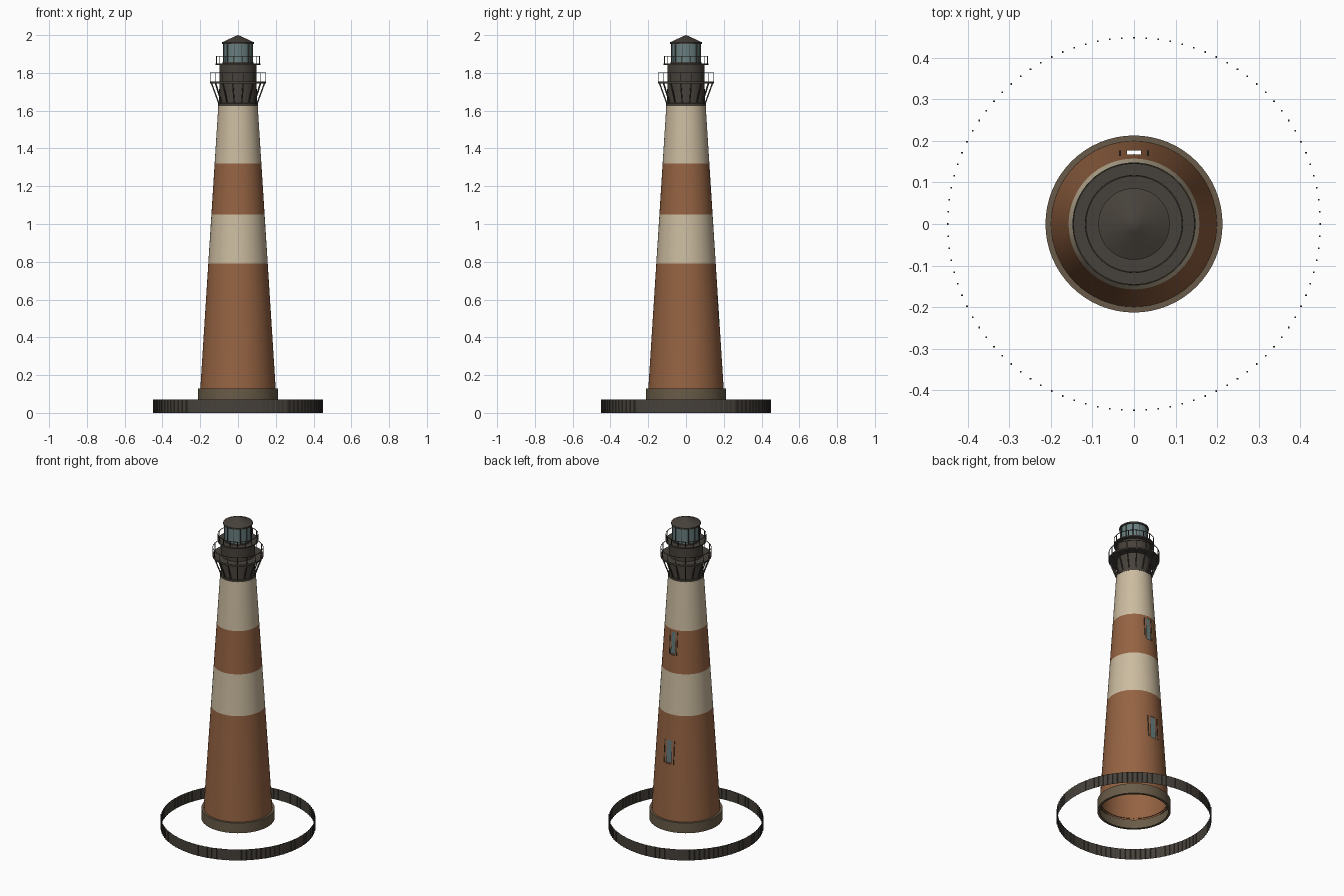
import bpy, bmesh, math
from mathutils import Vector, Matrix

cube = bpy.data.objects.get("Cube")
if cube:
    bpy.data.objects.remove(cube, do_unlink=True)


def material(name, rgb):
    m = bpy.data.materials.new(name)
    m.use_nodes = True
    m.diffuse_color = (*rgb, 1)
    m.node_tree.nodes["Principled BSDF"].inputs["Base Color"].default_value = (*rgb, 1)
    return m


BRICK = material("red_brown", (0.30, 0.125, 0.055))
CREAM = material("cream", (0.60, 0.50, 0.35))
STONE = material("stone_brown", (0.14, 0.105, 0.065))
IRON = material("dark_iron", (0.062, 0.053, 0.043))
GLASS = material("blue_grey_glass", (0.14, 0.21, 0.215))


def finish(name, bm, *mats):
    me = bpy.data.meshes.new(name)
    bm.to_mesh(me)
    bm.free()
    for m in mats:
        me.materials.append(m)
    ob = bpy.data.objects.new(name, me)
    bpy.context.collection.objects.link(ob)
    bpy.ops.object.select_all(action="DESELECT")
    ob.select_set(True)
    bpy.context.view_layer.objects.active = ob
    bpy.ops.object.shade_smooth_by_angle(angle=math.radians(30))
    return ob


def polar(r, a, z):
    return Vector((r * math.cos(a), r * math.sin(a), z))


def revolve(profile, sides=64, closed=False):
    """Turn (radius, height) points about z; listed upwards on the outside."""
    bm = bmesh.new()
    rings = [[bm.verts.new(polar(r, math.tau * i / sides, z)) for i in range(sides)]
             for r, z in profile]
    pairs = list(zip(rings, rings[1:]))
    if closed:
        pairs.append((rings[-1], rings[0]))
    for lo, hi in pairs:
        for i in range(sides):
            j = (i + 1) % sides
            bm.faces.new((lo[i], lo[j], hi[j], hi[i]))
    bmesh.ops.remove_doubles(bm, verts=bm.verts, dist=1e-5)
    return bm


def bar(bm, a, b, width):
    """Square bar from a to b."""
    d = b - a
    turn = d.to_track_quat("Z", "Y").to_matrix().to_4x4()
    bmesh.ops.create_cube(bm, size=1, matrix=Matrix.Translation((a + b) / 2) @ turn
                          @ Matrix.Diagonal((width, width, d.length, 1)))


def around(count):
    return [math.tau * (i + 0.5) / count for i in range(count)]


# Tapered tower shell with painted bands and window openings at the back
FOOT, HEAD = 0.12, 1.63
BANDS = (0.79, 1.05, 1.32)
WINDOWS = ((0.48, 0.625), (1.16, 1.305))


def tower_radius(z):
    return 0.2 - 0.096 * (z - FOOT) / (HEAD - FOOT)


heights = sorted([FOOT, HEAD, *BANDS, *[z for w in WINDOWS for z in w]])
bm = revolve([(tower_radius(z), z) for z in heights])
holes = []
for f in bm.faces:
    c = f.calc_center_median()
    f.material_index = sum(c.z > z for z in BANDS) % 2
    if c.y > 0 and abs(c.x) < 0.011 and any(lo < c.z < hi for lo, hi in WINDOWS):
        holes.append(f)
bmesh.ops.delete(bm, geom=holes, context="FACES")
finish("tower", bm, BRICK, CREAM)

# Window panes and jambs
for n, (lo, hi) in enumerate(WINDOWS):
    half = tower_radius((lo + hi) / 2) * math.sin(math.tau / 64 * 2)
    y = tower_radius(hi) - 0.004
    bm = bmesh.new()
    bmesh.ops.create_cube(bm, size=1, matrix=Matrix.Translation((0, y, (lo + hi) / 2))
                          @ Matrix.Diagonal((2 * half, 0.002, hi - lo, 1)))
    finish(f"window_pane_{n + 1}", bm, GLASS)
    bm = bmesh.new()
    for s in (-half, half):
        bar(bm, Vector((s, tower_radius(lo) - 0.002, lo)),
            Vector((s, tower_radius(hi) - 0.002, hi)), 0.004)
    finish(f"window_jambs_{n + 1}", bm, IRON)

# Stone footing, open underneath
finish("footing", revolve([(0.198, 0.065), (0.213, 0.065), (0.213, 0.13), (0.195, 0.13)]), STONE)

# Ring fence
bm = revolve([(0.448, 0), (0.448, 0.07)], 96)
for i in range(96):
    a = math.tau * i / 96
    bar(bm, polar(0.448, a, 0), polar(0.448, a, 0.07), 0.004)
finish("ring_fence", bm, IRON)

# Watch room drum with both gallery floors
finish("watch_room", revolve([
    (0, 1.625), (0.106, 1.625), (0.106, 1.637), (0.1, 1.64), (0.098, 1.845), (0, 1.845)]), IRON)
finish("lower_gallery", revolve([
    (0.09, 1.745), (0.148, 1.745), (0.148, 1.755), (0.09, 1.755)]), IRON)
finish("upper_gallery", revolve([
    (0.09, 1.84), (0.118, 1.843), (0.118, 1.851), (0, 1.851)]), IRON)

# Slanted gallery brackets
bm = bmesh.new()
for a in around(16):
    bar(bm, polar(0.102, a, 1.635), polar(0.144, a, 1.748), 0.006)
finish("gallery_brackets", bm, IRON)

# Railings: posts with thin hoops
for name, r, base, top in (("lower_railing", 0.146, 1.755, 1.8),
                           ("upper_railing", 0.116, 1.851, 1.887)):
    bm = bmesh.new()
    for a in around(16):
        bar(bm, polar(r, a, base), polar(r, a, top), 0.003)
    finish(name + "_posts", bm, IRON)
    w = 0.0015
    finish(name + "_hoop", revolve([
        (r - w, top - w), (r + w, top - w), (r + w, top + w), (r - w, top + w)],
        closed=True), IRON)

# Lantern room, glazing bars and roof
finish("lantern_glass", revolve([(0.079, 1.85), (0.079, 1.96)], 32), GLASS)
bm = bmesh.new()
for a in around(12):
    bar(bm, polar(0.079, a, 1.85), polar(0.079, a, 1.96), 0.004)
finish("lantern_bars", bm, IRON)
finish("lantern_sill", revolve([
    (0.076, 1.85), (0.082, 1.85), (0.082, 1.858), (0.076, 1.858)], closed=True), IRON)
finish("roof", revolve([
    (0, 1.952), (0.086, 1.952), (0.086, 1.961), (0.02, 1.992), (0, 2)]), IRON)
